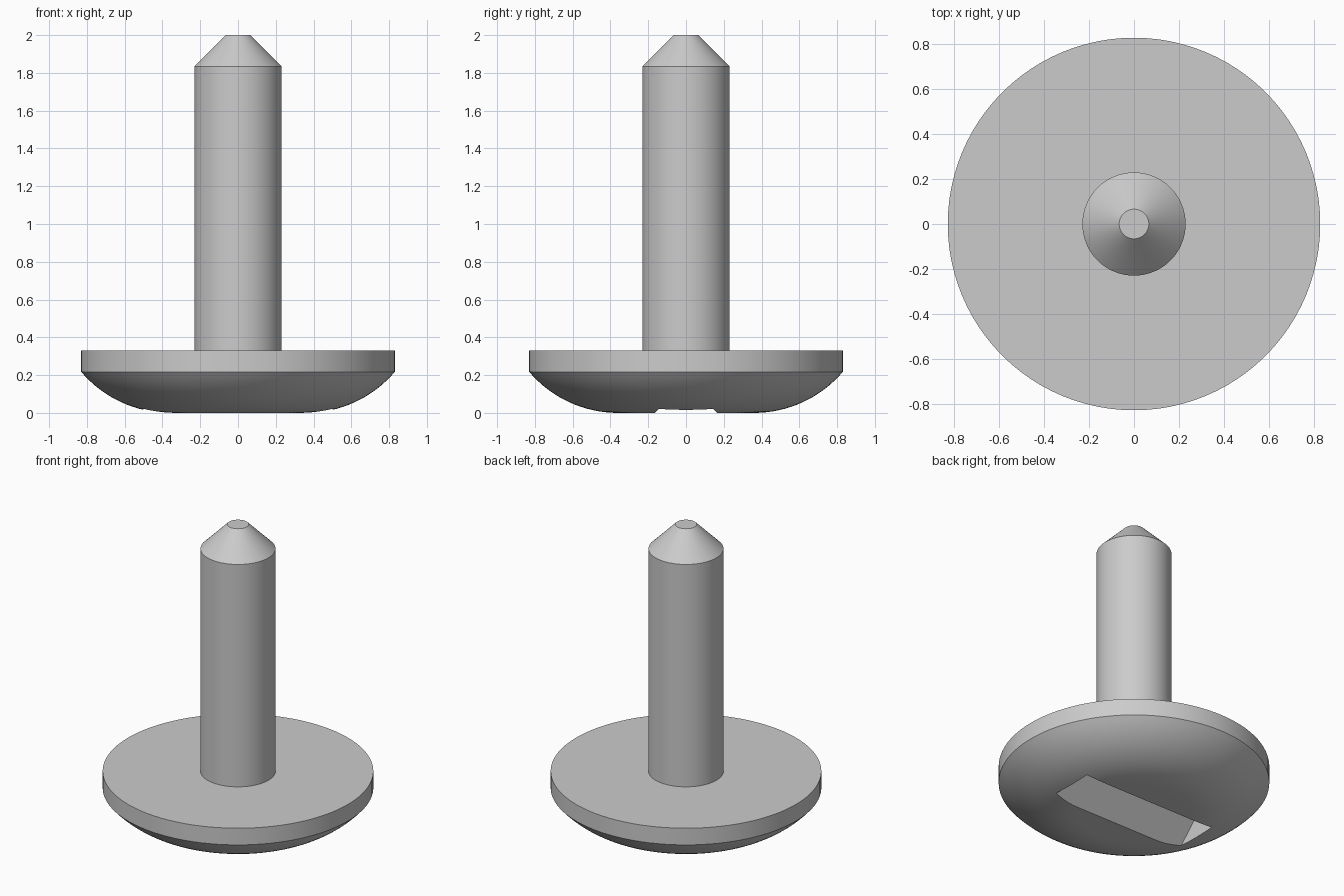
import bpy, bmesh, math

cube = bpy.data.objects.get("Cube")
if cube:
    bpy.data.objects.remove(cube, do_unlink=True)

metal = bpy.data.materials.new("light_grey_metal")
metal.use_nodes = True
grey = (0.6, 0.6, 0.6, 1)
metal.diffuse_color = grey
metal.node_tree.nodes["Principled BSDF"].inputs["Base Color"].default_value = grey


def lathe(name, profile, sides=96):
    """Spin a closed (radius, height) profile about z."""
    bm = bmesh.new()
    verts = [bm.verts.new((r, 0, z)) for r, z in profile]
    edges = [bm.edges.new(pair) for pair in zip(verts, verts[1:])]
    bmesh.ops.spin(bm, geom=verts + edges, cent=(0, 0, 0), axis=(0, 0, 1),
                   angle=math.tau, steps=sides)
    bmesh.ops.remove_doubles(bm, verts=bm.verts, dist=1e-5)
    bmesh.ops.recalc_face_normals(bm, faces=bm.faces)
    mesh = bpy.data.meshes.new(name)
    bm.to_mesh(mesh)
    bm.free()
    mesh.materials.append(metal)
    obj = bpy.data.objects.new(name, mesh)
    bpy.context.collection.objects.link(obj)
    return obj


# Domed head, pointed shank and flat tip as one turned solid
RIM, RIM_LOW, RIM_TOP = 0.83, 0.217, 0.33
FLAT = 0.36
run = RIM - FLAT
radius = (run ** 2 + RIM_LOW ** 2) / (2 * RIM_LOW)
sweep = math.asin(run / radius)
dome = [(FLAT + radius * math.sin(sweep * i / 16),
         radius * (1 - math.cos(sweep * i / 16))) for i in range(17)]
profile = [(0, 0)] + dome + [(RIM, RIM_TOP), (0.23, RIM_TOP),
                             (0.23, 1.835), (0.066, 2), (0, 2)]
screw = lathe("screw", profile)

# V-shaped driver slot across the underside: a square bar turned on its edge
bpy.ops.mesh.primitive_cube_add(size=1, rotation=(math.pi / 4, 0, 0))
cutter = bpy.context.object
cutter.name = "slot_cutter"
cutter.scale = (1.0, 0.235, 0.235)
cutter.data.materials.append(metal)
cutter.hide_render = True
cutter.hide_set(True)

slot = screw.modifiers.new("driver_slot", "BOOLEAN")
slot.operation = "DIFFERENCE"
slot.solver = "EXACT"
slot.object = cutter

# Apply the cut, remove the helper, then smooth the round surfaces
bpy.ops.object.select_all(action="DESELECT")
screw.select_set(True)
bpy.context.view_layer.objects.active = screw
bpy.ops.object.modifier_apply(modifier=slot.name)
bpy.data.objects.remove(cutter, do_unlink=True)
bpy.ops.object.shade_smooth_by_angle(angle=math.radians(30))
